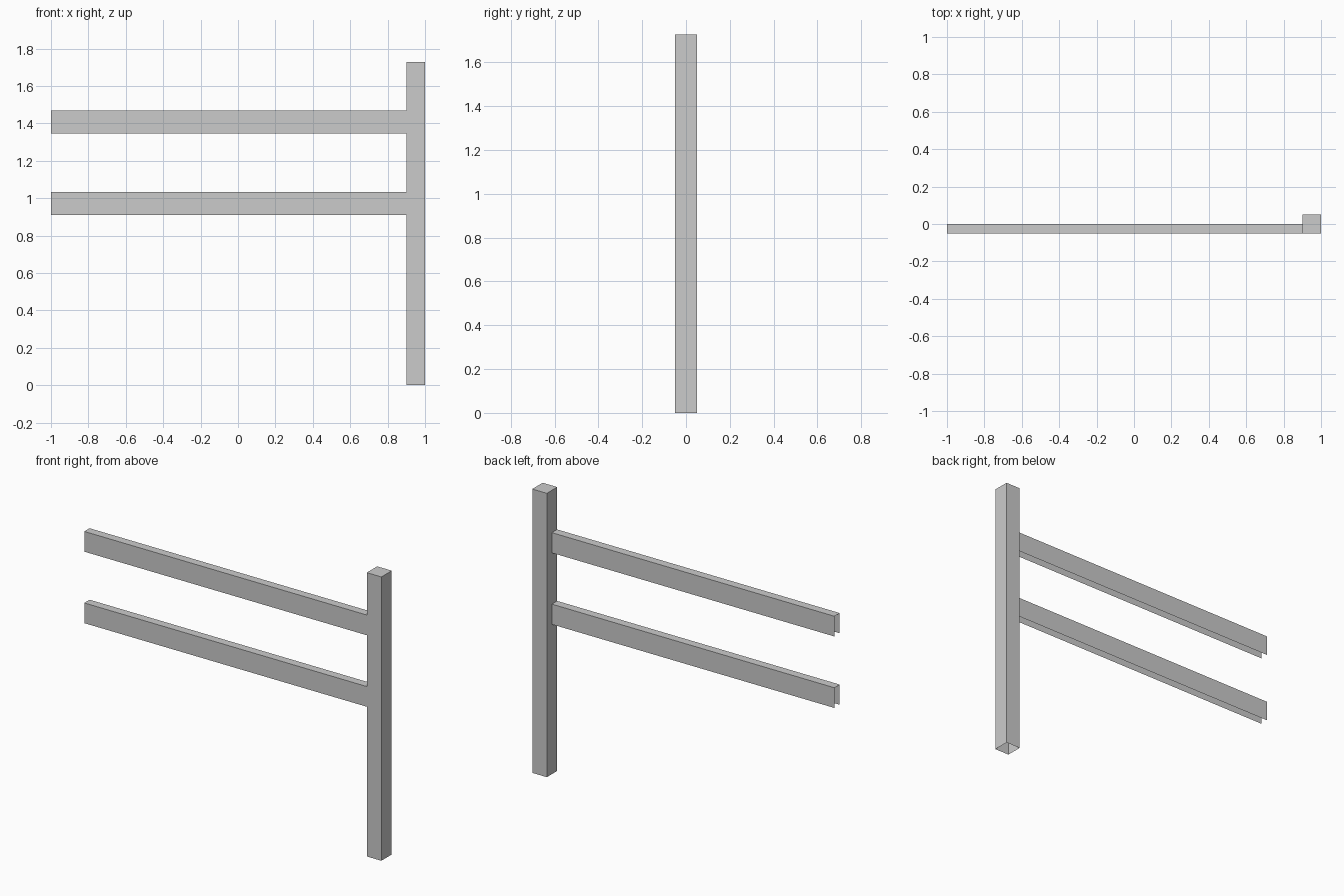
import bpy
import bmesh

if "Cube" in bpy.data.objects:
    bpy.data.objects.remove(bpy.data.objects["Cube"])


def open_box(name, lo, hi, open_normals):
    """Thin box between two corners, without the faces pointing along open_normals."""
    bm = bmesh.new()
    bmesh.ops.create_cube(bm, size=1)
    for v in bm.verts:
        v.co = [l + (c + 0.5) * (h - l) for c, l, h in zip(v.co, lo, hi)]
    bm.normal_update()
    doomed = [f for f in bm.faces
              if any(sum(a * b for a, b in zip(f.normal, n)) > 0.9 for n in open_normals)]
    bmesh.ops.delete(bm, geom=doomed, context='FACES')
    mesh = bpy.data.meshes.new(name)
    bm.to_mesh(mesh)
    bm.free()
    obj = bpy.data.objects.new(name, mesh)
    bpy.context.collection.objects.link(obj)
    return obj


DOWN, LEFT, RIGHT = (0, 0, -1), (-1, 0, 0), (1, 0, 0)

# Upright post, open underneath
open_box("fence_post", (0.902, -0.05, 0), (1, 0.05, 1.727), [DOWN])

# Two rails: front, top and back faces only
for name, z in (("lower_rail", 0.911), ("upper_rail", 1.346)):
    open_box(name, (-1, -0.05, z), (0.902, 0.001, z + 0.123), [DOWN, LEFT, RIGHT])
